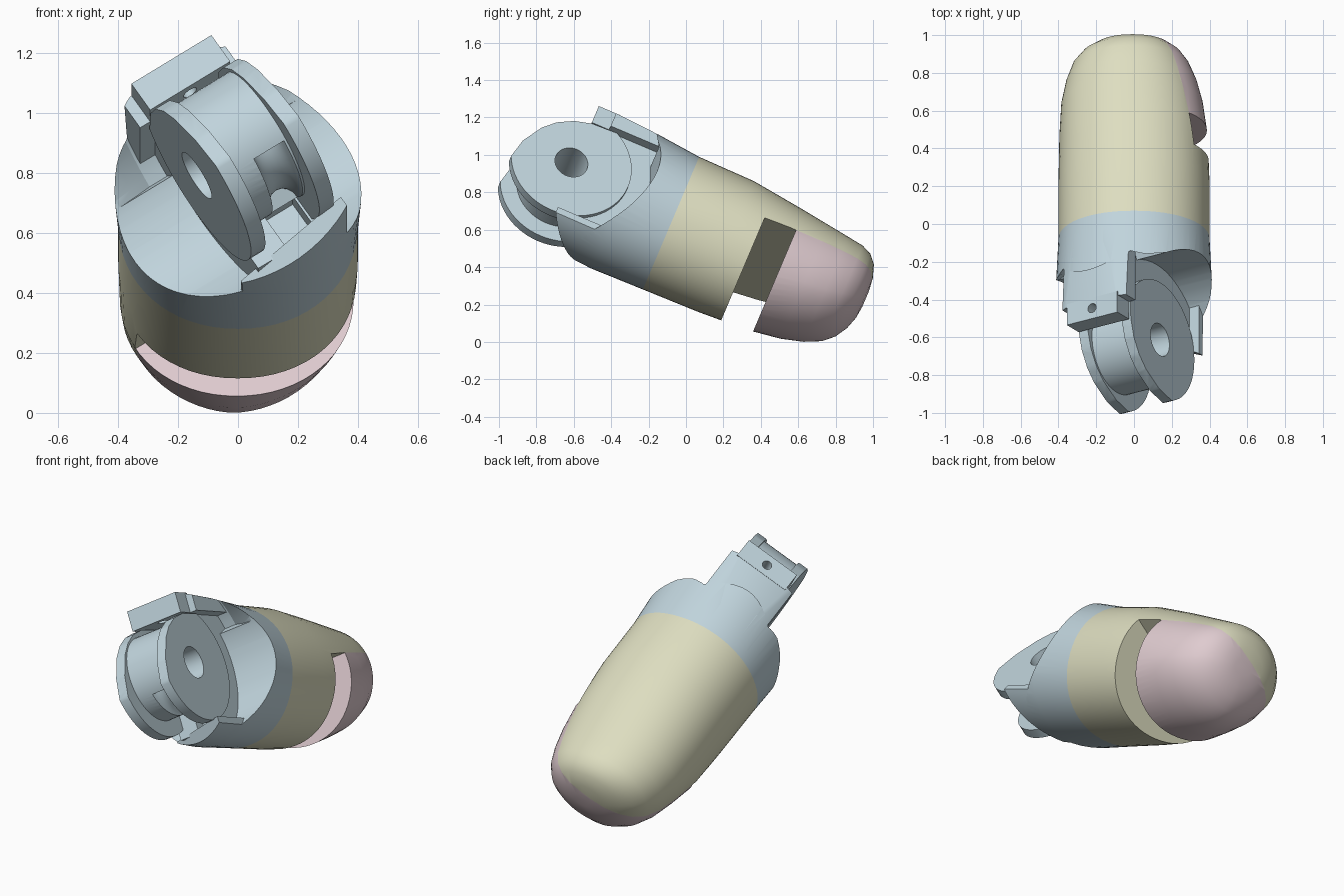
import bpy, bmesh
from math import sin, cos, tau, radians, copysign
from mathutils import Matrix, Vector

if "Cube" in bpy.data.objects:
    bpy.data.objects.remove(bpy.data.objects["Cube"])


def material(name, color):
    m = bpy.data.materials.new(name)
    m.use_nodes = True
    m.diffuse_color = (*color, 1)
    m.node_tree.nodes["Principled BSDF"].inputs["Base Color"].default_value = (*color, 1)
    return m


BLUE = material("pale blue plastic", (0.53, 0.66, 0.72))
CREAM = material("cream shell", (0.73, 0.73, 0.53))
PINK = material("pale pink pad", (0.74, 0.60, 0.63))

# Finger frame (x, along, up) and hinge frame, rolled about the finger axis
ROLL = radians(33.4)
TILT = Matrix.Translation((0, -0.08, 0.635)) @ Matrix.Rotation(radians(-23), 4, "X")
HINGE = TILT @ Matrix.Rotation(-ROLL, 4, "Y")
PIVOT = -0.617
PIN = HINGE @ Matrix.Translation((0, PIVOT, 0))


def finish(bm, name, mat, frame):
    bmesh.ops.recalc_face_normals(bm, faces=bm.faces)
    bm.transform(frame)
    mesh = bpy.data.meshes.new(name)
    bm.to_mesh(mesh)
    bm.free()
    mesh.materials.append(mat)
    obj = bpy.data.objects.new(name, mesh)
    bpy.context.collection.objects.link(obj)
    return obj


def box(name, mat, w, a, v, frame=HINGE, skew=0):
    """Box from (low, high) ranges; skew slants its ends across the width."""
    bm = bmesh.new()
    bmesh.ops.create_cube(bm, size=1)
    for p in bm.verts:
        p.co = Vector([(r[0] + r[1]) / 2 + c * (r[1] - r[0]) for c, r in zip(p.co, (w, a, v))])
        p.co.y += skew * p.co.x
    return finish(bm, name, mat, frame)


def cylinder(name, mat, radius, depth, frame, segments):
    bm = bmesh.new()
    bmesh.ops.create_cone(bm, cap_ends=True, segments=segments, radius1=radius,
                          radius2=radius, depth=depth)
    return finish(bm, name, mat, frame)


def mirrored(half):
    return half + [(-w, r) for w, r in reversed(half)]


def lathe(name, mat, profile, start=0, end=360, steps=64):
    """Turn a closed (width, radius) profile about the hinge pin."""
    bm = bmesh.new()
    full = end - start == 360
    rings = []
    for i in range(steps if full else steps + 1):
        t = radians(start + (end - start) * i / steps)
        rings.append([bm.verts.new((w, r * cos(t), r * sin(t))) for w, r in profile])
    n = len(profile)
    for i in range(steps):
        p, q = rings[i], rings[(i + 1) % len(rings)]
        for j in range(n):
            k = (j + 1) % n
            bm.faces.new((p[j], p[k], q[k], q[j]))
    if not full:
        bm.faces.new(rings[0])
        bm.faces.new(rings[-1])
    return finish(bm, name, mat, PIN)


def loft(name, mat, sections, segments=64):
    """Rounded body through (along, top, bottom, left, right) sections."""
    bm = bmesh.new()
    rings = []
    for a, top, low, x0, x1 in sections:
        ring = []
        for i in range(segments):
            t = tau * i / segments
            power = 1.1 if a > 0.7 and sin(t) < 0 else 0.95
            c, s = [copysign(abs(k) ** power, k) for k in (cos(t), sin(t))]
            ring.append(bm.verts.new(((x0 + x1) / 2 + c * (x1 - x0) / 2, a,
                                      (top + low) / 2 + s * (top - low) / 2)))
        rings.append(ring)
    for p, q in zip(rings, rings[1:]):
        for j in range(segments):
            k = (j + 1) % segments
            bm.faces.new((p[j], p[k], q[k], q[j]))
    bm.faces.new(rings[0])
    bm.faces.new(rings[-1])
    return finish(bm, name, mat, TILT)


def cut(obj, cutter, mode="DIFFERENCE"):
    mod = obj.modifiers.new("cut", "BOOLEAN")
    mod.operation, mod.object, mod.solver = mode, cutter, "EXACT"
    bpy.context.view_layer.objects.active = obj
    bpy.ops.object.modifier_apply(modifier=mod.name)
    bpy.data.objects.remove(cutter)


def pad_space(start, mat):
    """Space below the slanted parting plane, ahead of a given station."""
    obj = box("pad_cutter", mat, (-1, 1), (start, 2), (-1, 0))
    inv = HINGE.inverted()
    for p in obj.data.vertices:
        q = inv @ p.co
        if q.z > -0.5:
            q.z = 0.01 + 0.11 * (q.y - 0.45)
        p.co = HINGE @ q
    return obj


# Fingertip shell and pad share one outline
TIP = [
    (0.0, 0.385, -0.385, -0.40, 0.40),
    (0.32, 0.38, -0.38, -0.40, 0.40),
    (0.60, 0.345, -0.366, -0.395, 0.39),
    (0.78, 0.32, -0.34, -0.385, 0.365),
    (0.90, 0.303, -0.307, -0.36, 0.333),
    (0.99, 0.29, -0.265, -0.325, 0.293),
    (1.046, 0.265, -0.214, -0.275, 0.25),
    (1.085, 0.22, -0.15, -0.21, 0.195),
    (1.108, 0.15, -0.08, -0.13, 0.13),
    (1.116, 0.08, -0.01, -0.05, 0.07),
]
shell = loft("fingertip_shell", CREAM, TIP)
cut(shell, pad_space(0.45, CREAM))
pad = loft("fingertip_pad", PINK, TIP)
cut(pad, pad_space(0.63, PINK), "INTERSECT")

# Knuckle collar, scooped out around the pin and relieved beside the top slab
COLLAR = [
    (PIVOT, 0.435, -0.37, -0.425, 0.425),
    (-0.3, 0.415, -0.39, -0.415, 0.415),
    (0.0, 0.385, -0.385, -0.40, 0.40),
]
collar = loft("knuckle_collar", BLUE, COLLAR)
cut(collar, cylinder("scoop", BLUE, 0.44, 2, PIN @ Matrix.Rotation(radians(90), 4, "Y"), 64))
relief = [(0.35, 0.3), (0.35, 0.44), (0.28, 0.47), (0.21, 0.515)]
cut(collar, lathe("relief_cutter", BLUE, mirrored(relief), 25, 110, 24))

# Tongues of the collar wall that reach over and under the spool
top_slab = loft("top_slab", BLUE, COLLAR)
cut(top_slab, box("slab_space", BLUE, (-0.2, 0.2), (-0.5, -0.06), (0.29, 0.402)), "INTERSECT")
lower_lip = loft("lower_lip", BLUE, COLLAR)
cut(lower_lip, box("lip_space", BLUE, (-0.2, 0.2), (-0.49, -0.14), (-0.6, -0.32), skew=-0.5),
    "INTERSECT")

# Spool with two flanges and a pin hole, flanges flattened at the upper front
spool = lathe("hinge_spool", BLUE,
              mirrored([(0.165, 0.09), (0.165, 0.33), (0.108, 0.33), (0.108, 0.24)]))
for angle, distance in ((92, 0.28), (107, 0.262), (122, 0.252), (137, 0.25), (152, 0.255),
                        (168, 0.28)):
    turn = PIN @ Matrix.Rotation(radians(angle), 4, "X")
    cut(spool, box("flat_cutter", BLUE, (-1, 1), (distance, 1), (-1, 1), turn))

# Cord groove around the lower front of the spool
groove = [(0.04 + 0.06 * cos(tau * i / 16), 0.24 + 0.06 * sin(tau * i / 16)) for i in range(16)]
cut(spool, lathe("groove_cutter", BLUE, groove, 212, 300, 24))

# Web joining the spool to the collar, with a pocket above the spool
web = box("hinge_web", BLUE, (-0.14, 0.14), (-0.45, -0.08), (-0.335, 0.32))
cut(web, box("pocket_cutter", BLUE, (-0.108, 0.108), (-0.8, -0.27), (0, 0.29)))
cut(web, box("channel_cutter", BLUE, (-0.02, 0.1), (-0.8, -0.38), (-0.32, -0.18)))

# Stop block on the slab, with a small cord hole
block = box("stop_block", BLUE, (-0.16, 0.16), (-0.6, -0.48), (0.29, 0.404))
cut(block, cylinder("hole_cutter", BLUE, 0.026, 0.5,
                    HINGE @ Matrix.Translation((0, -0.54, 0.35)), 24))

for obj in (shell, pad, collar, top_slab, lower_lip, spool, web, block):
    bpy.ops.object.select_all(action="DESELECT")
    obj.select_set(True)
    bpy.context.view_layer.objects.active = obj
    bpy.ops.object.shade_smooth_by_angle(angle=radians(32))
